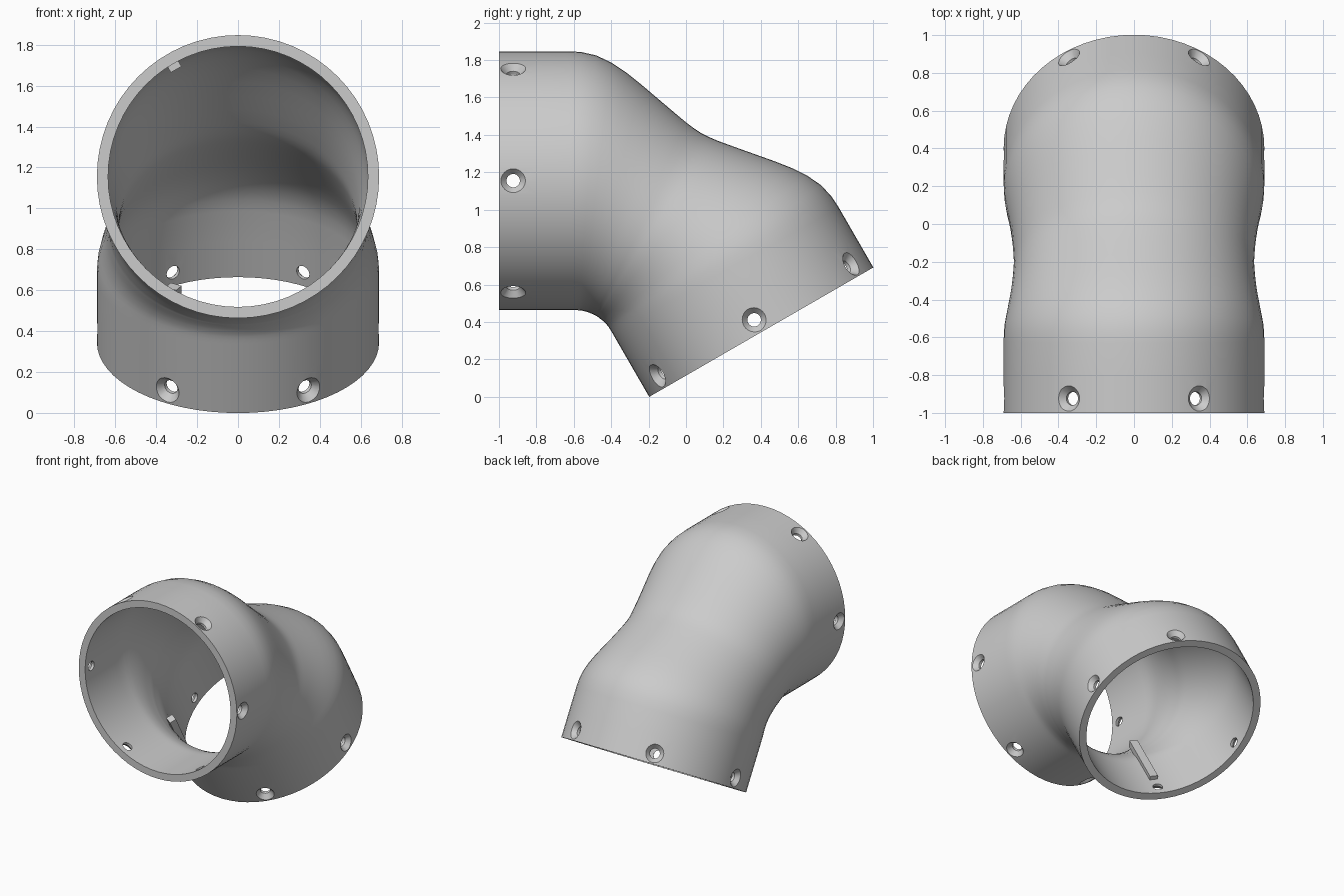
import bpy, bmesh
from math import sin, cos, pi, radians
from mathutils import Vector

if "Cube" in bpy.data.objects:
    bpy.data.objects.remove(bpy.data.objects["Cube"])

R, WALL, SEG = 0.692, 0.055, 64
CY, CZ = -0.065, 1.155          # where the two socket axes meet
UY, UZ = 0.5, 0.8660254         # direction of the bend plane in side view


def flip(p):
    """Mirror a point across the bend plane: front socket -> lower socket."""
    y, z = p[1] - CY, p[2] - CZ
    d = 2 * (y * UY + z * UZ)
    return Vector((p[0], CY + d * UY - y, CZ + d * UZ - z))


def make(name, bm):
    bmesh.ops.recalc_face_normals(bm, faces=bm.faces)
    me = bpy.data.meshes.new(name)
    bm.to_mesh(me)
    bm.free()
    ob = bpy.data.objects.new(name, me)
    bpy.context.collection.objects.link(ob)
    return ob


def loft(bm, rings, closed=False):
    loops = [[bm.verts.new(p) for p in ring] for ring in rings]
    n = len(loops[0])
    pairs = list(zip(loops, loops[1:]))
    if closed:
        pairs.append((loops[-1], loops[0]))
    for a, b in pairs:
        for i in range(n):
            j = (i + 1) % n
            bm.faces.new((a[i], a[j], b[j], b[i]))
    if not closed:
        bm.faces.new(loops[0])
        bm.faces.new(loops[-1])


# Half of the elbow: top y,z / bottom y,z / half width, from mouth to waist
stations = [
    (-1.00, CZ + R, -1.00, CZ - R, 0.690),
    (-0.80, CZ + R, -0.80, CZ - R, 0.690),
    (-0.63, CZ + R, -0.61, CZ - R, 0.690),
    (-0.56, 1.843, -0.590, 0.463, 0.689),
    (-0.48, 1.825, -0.570, 0.462, 0.684),
    (-0.40, 1.787, -0.555, 0.460, 0.675),
    (-0.32, 1.734, -0.543, 0.457, 0.666),
    (-0.24, 1.670, -0.531, 0.454, 0.657),
    (-0.16, 1.602, -0.519, 0.450, 0.649),
    (-0.08, 1.534, -0.507, 0.445, 0.643),
    (0.00, 1.467, -0.495, 0.440, 0.639),
    (0.04, 1.437, -0.487, 0.436, 0.637),
    (0.082, 1.409, -0.480, 0.433, 0.636),
]


def section(s, inset):
    top, bot = Vector((0, s[0], s[1])), Vector((0, s[2], s[3]))
    mid, half = (top + bot) / 2, (top - bot) / 2
    half *= 1 - inset / half.length
    return [mid + half * cos(a) + Vector(((s[4] - inset) * sin(a), 0, 0))
            for a in (2 * pi * i / SEG for i in range(SEG))]


def skin(inset):
    rings = [section(s, inset) for s in stations]
    return rings + [[flip(p) for p in r] for r in reversed(rings[:-1])]


# Elbow body: outer skin, then inner bore back again
bm = bmesh.new()
loft(bm, skin(0) + skin(WALL)[::-1], closed=True)
elbow = make("elbow_pipe", bm)

# Countersunk screw holes, six round each socket
bm = bmesh.new()
profile = [(0.036, 0.5), (0.036, 0.655), (0.068, 0.692), (0.072, 0.8)]
for place in (Vector, flip):
    for k in range(6):
        a = radians(60 * k)
        out, side = Vector((cos(a), 0, sin(a))), Vector((-sin(a), 0, cos(a)))
        base = Vector((0, -0.924, CZ))
        loft(bm, [[place(base + out * d + side * r * cos(t) + Vector((0, r * sin(t), 0)))
                   for t in (2 * pi * i / 24 for i in range(24))] for r, d in profile])
cutter = make("hole_cutter", bm)
cutter.hide_render = True

mod = elbow.modifiers.new("holes", "BOOLEAN")
mod.object = cutter
mod.solver = "EXACT"
bpy.context.view_layer.objects.active = elbow
bpy.ops.object.modifier_apply(modifier=mod.name)
bpy.data.objects.remove(cutter)

bpy.ops.object.select_all(action="DESELECT")
elbow.select_set(True)
bpy.ops.object.shade_smooth_by_angle(angle=radians(25))


# Small ribs along the inside walls that key the inserted pipes
def rib(name, angle, start, end, place):
    a = radians(angle)
    out, side = Vector((sin(a), 0, cos(a))), Vector((cos(a), 0, -sin(a)))
    bm = bmesh.new()
    loft(bm, [[place(Vector((0, -1 + d, CZ)) + out * r + side * w)
               for r, w in ((0.605, -0.03), (0.605, 0.03), (0.655, 0.03), (0.655, -0.03))]
              for d in (start, end)])
    make(name, bm)


rib("front_socket_rib", -30, 0.17, 0.48, Vector)
rib("lower_socket_rib", -150, 0.17, 0.63, flip)
